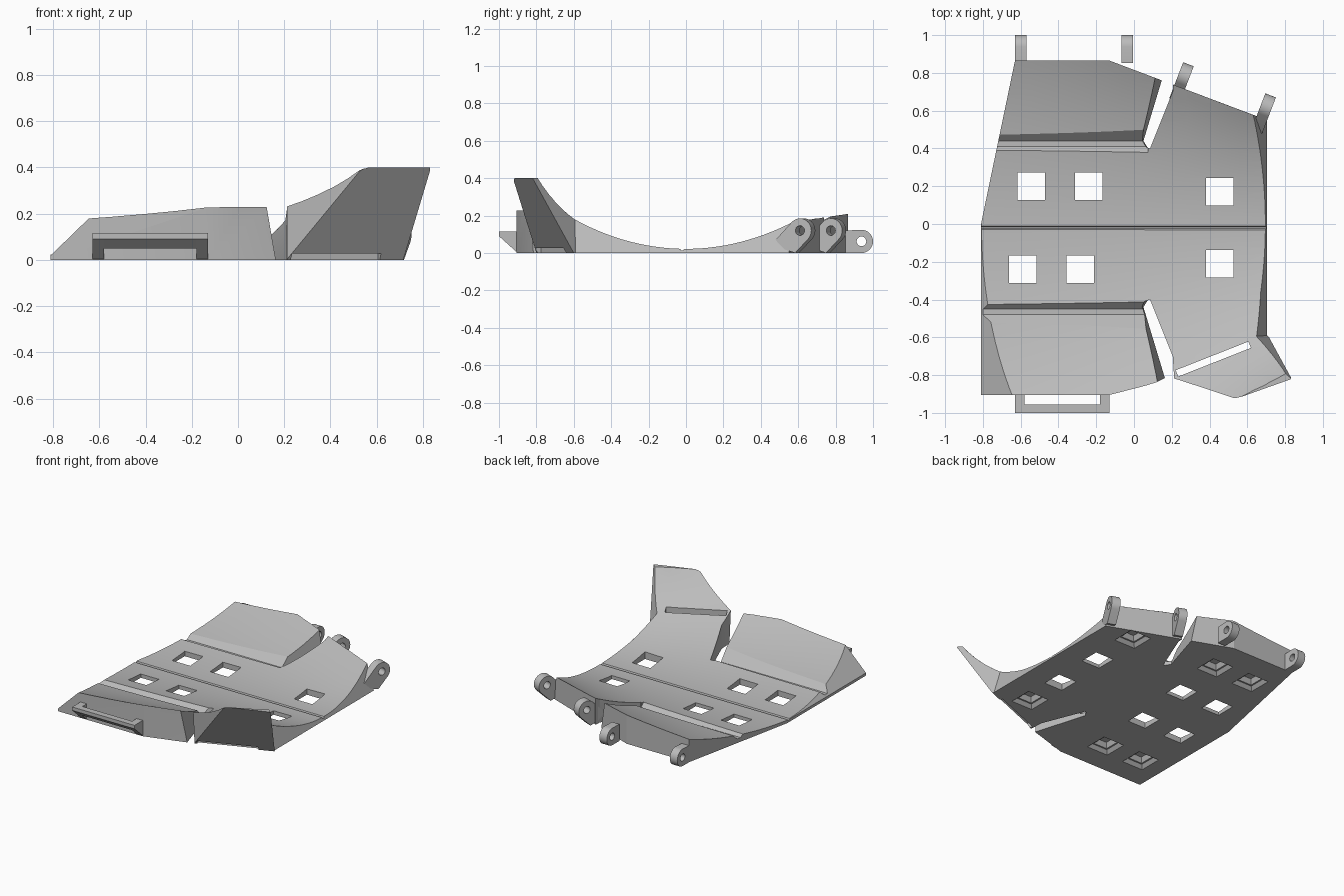
import bpy, bmesh, math
from mathutils import Matrix, Vector

if "Cube" in bpy.data.objects:
    bpy.data.objects.remove(bpy.data.objects["Cube"], do_unlink=True)

grey = bpy.data.materials.new("plain grey")
grey.use_nodes = True
grey.diffuse_color = (0.5, 0.5, 0.5, 1)
grey.node_tree.nodes["Principled BSDF"].inputs["Base Color"].default_value = (0.5, 0.5, 0.5, 1)


def finish(name, bm):
    bmesh.ops.recalc_face_normals(bm, faces=bm.faces)
    mesh = bpy.data.meshes.new(name)
    bm.to_mesh(mesh)
    bm.free()
    mesh.materials.append(grey)
    obj = bpy.data.objects.new(name, mesh)
    bpy.context.collection.objects.link(obj)
    return obj


def loft(name, start, end):
    """Closed solid between two matching rings of points."""
    bm = bmesh.new()
    a = [bm.verts.new(p) for p in start]
    b = [bm.verts.new(p) for p in end]
    bm.faces.new(a)
    bm.faces.new(b)
    for i in range(len(a)):
        j = (i + 1) % len(a)
        bm.faces.new((a[i], a[j], b[j], b[i]))
    return finish(name, bm)


def prism_x(name, profile, x0, x1):
    return loft(name, [(x0, y, z) for y, z in profile], [(x1, y, z) for y, z in profile])


def frustum(cx, cy, half0, half1, z0, z1):
    def ring(h, z):
        return [(cx + sx * h, cy + sy * h, z) for sx, sy in ((-1, -1), (1, -1), (1, 1), (-1, 1))]
    return loft("cutter", ring(half0, z0), ring(half1, z1))


def activate(obj):
    bpy.ops.object.select_all(action='DESELECT')
    obj.select_set(True)
    bpy.context.view_layer.objects.active = obj


def boolean(target, cutter, operation='DIFFERENCE'):
    activate(target)
    mod = target.modifiers.new("cut", 'BOOLEAN')
    mod.operation, mod.solver, mod.object = operation, 'EXACT', cutter
    bpy.ops.object.modifier_apply(modifier=mod.name)
    bpy.data.objects.remove(cutter, do_unlink=True)


def smooth(obj):
    activate(obj)
    bpy.ops.object.shade_smooth_by_angle(angle=math.radians(20))


# Plate: hollow conical top over a flat underside
def top_height(x, y):
    r = 1.95 - 1.15 * x
    return 0.022 + r - math.sqrt(r * r - y * y)


bm = bmesh.new()
bmesh.ops.create_grid(bm, x_segments=12, y_segments=44, size=1)
for v in bm.verts:
    v.co.x = v.co.x * 0.825 + 0.005
    v.co.y *= 0.92
    v.co.z = top_height(v.co.x, v.co.y)
ext = bmesh.ops.extrude_face_region(bm, geom=bm.faces[:], use_keep_orig=True)
for g in ext["geom"]:
    if isinstance(g, bmesh.types.BMVert):
        g.co.z = -0.1
plate = finish("curved_plate", bm)

# Plan outline, leaning outward at the front flap and inward along the side
outline_low = [(-.81, -.905), (-.13, -.905), (.2, -.805), (.21, -.8), (.715, -.6),
               (.705, -.59), (.705, .55), (-.13, .865), (-.63, .865), (-.81, 0)]
outline_high = [(-.81, -.905), (-.13, -.905), (.2, -.82), (.54, -.925), (.835, -.82),
                (.58, -.6), (.53, .615), (-.13, .865), (-.63, .865), (-.81, 0)]
boolean(plate, loft("outline", [(x, y, 0) for x, y in outline_low],
                    [(x, y, .4) for x, y in outline_high]), 'INTERSECT')

# Sloped bevel on the outer front side
bevel = [(-.83, 0), (-.43, .388), (-.83, .388)]
boolean(plate, loft("cutter", [(x, -1, z) for x, z in bevel], [(x, 0, z) for x, z in bevel]))

# Lengthwise grooves bounding the flaps, and the fine centre groove
for side, mid in ((-1, .465), (1, .425)):
    groove = [(side * (mid + d), z) for d, z in ((-.015, .03), (.015, .03), (.115, .13), (-.115, .13))]
    boolean(plate, prism_x("cutter", groove, -1, .075))
boolean(plate, prism_x("cutter", [(-.025, .012), (-.015, .012), (.005, .05), (-.045, .05)], -1, 1))

# Open slits between neighbouring flaps
for side in (-1, 1):
    low = [(.06, .44), (.205, .92), (.22, .92), (.205, .7), (.085, .4)]
    lean = (-.09, -.09, 0, 0, 0)
    boolean(plate, loft("cutter", [(x, side * y, -.05) for x, y in low],
                        [(x + d, side * y, .4) for (x, y), d in zip(low, lean)]))

# Square openings, and blind pockets beneath the raised flaps
for x, y in ((.455, .17), (.455, -.21), (-.545, .2), (-.24, .2), (-.59, -.24), (-.285, -.24)):
    boolean(plate, frustum(x, y, .073, .073, -.05, .4))
for x, y in ((.455, .53), (.455, -.52), (-.5, .59), (-.2, .59), (-.61, -.66), (-.31, -.66)):
    boolean(plate, frustum(x, y, .085, .065, -.001, .025))
    boolean(plate, frustum(x, y, .06, .04, .01, .06))

# Strap slot in the front flap
slot = frustum(0, 0, 1, 1, -.05, .5)
slot.data.transform(Matrix.Translation((.42, -.715, 0)) @ Matrix.Rotation(math.radians(21.5), 4, 'Z')
                    @ Matrix.Diagonal((.207, .018, 1, 1)))
boolean(plate, slot)
smooth(plate)

# Front strap loop
end = [(-.9, 0), (-.9, .115), (-1, .115), (-1, .09)]
bar = [(-.955, .05), (-.955, .115), (-1, .115), (-1, .09)]
prism_x("loop_right_end", end, -.63, -.58)
prism_x("loop_left_end", end, -.18, -.13)
prism_x("loop_bar", bar, -.58, -.18)


# Hinge lugs with pin holes
def hinge_lug(name, x, y, z, radius, start, base, turn=0):
    arc = [math.radians(start + 180 * i / 16) for i in range(17)]
    profile = [(radius * math.cos(a), z + radius * math.sin(a)) for a in arc] + base
    lug = prism_x(name, profile, -.03, .03)
    pin = [(.026 * math.cos(i * math.tau / 20), z + .026 * math.sin(i * math.tau / 20)) for i in range(20)]
    boolean(lug, prism_x("cutter", pin, -.1, .1))
    lug.data.transform(Matrix.Translation((x, y, 0)) @ Matrix.Rotation(math.radians(turn), 4, 'Z'))
    smooth(lug)


straight = [(-.085, .12), (-.085, 0)]
slanted = [(-.14, .07), (-.09, .02), (-.028, 0)]
hinge_lug("hinge_lug_outer", -.6, .938, .062, .062, -90, straight)
hinge_lug("hinge_lug_inner", -.035, .938, .062, .062, -90, straight)
hinge_lug("flap_lug_inner", .265, .785, .12, .065, -45, slanted, -21)
hinge_lug("flap_lug_outer", .7, .62, .12, .065, -45, slanted, -21)
